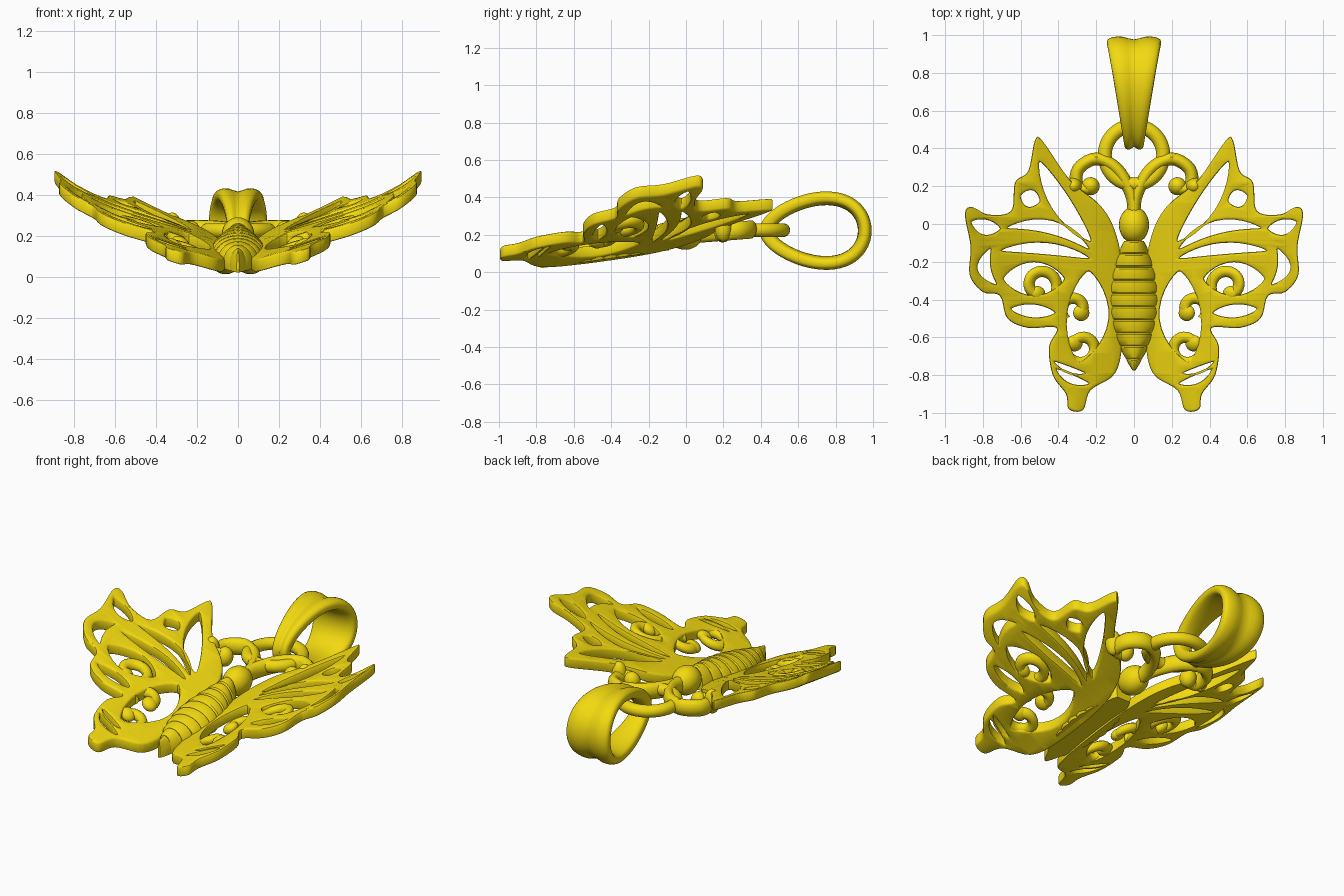
import bpy, bmesh, math
from mathutils import Vector

if "Cube" in bpy.data.objects:
    bpy.data.objects.remove(bpy.data.objects["Cube"])

gold = bpy.data.materials.new("gold")
gold.diffuse_color = (0.9, 0.7, 0.005, 1)
gold.use_nodes = True
gold.node_tree.nodes["Principled BSDF"].inputs["Base Color"].default_value = gold.diffuse_color


def smooth_pts(pts, closed, n=5):
    P = [Vector(p) for p in pts]
    m = len(P)
    out = []
    for i in range(m if closed else m - 1):
        ids = [i + k for k in (-1, 0, 1, 2)]
        a, b, c, d = (P[k % m] if closed else P[min(max(k, 0), m - 1)] for k in ids)
        for t in (k / n for k in range(n)):
            out.append(b + (c - a) * t / 2 + (a - 2.5 * b + 2 * c - d / 2) * t * t
                       + (3 * b - a - 3 * c + d) * t ** 3 / 2)
    return out if closed else out + [P[-1]]


def leaf(x0, y0, x1, y1, sag, width, n=14):
    """Closed leaf-shaped opening along a bowed chord."""
    a, b = Vector((x0, y0)), Vector((x1, y1))
    side = Vector((y0 - y1, x1 - x0)).normalized()
    out = []
    for i in range(2 * n):
        t = 0.5 - 0.5 * math.cos(math.pi * i / n)
        w = width * math.sin(math.pi * t) ** 0.7 * (-1 if i < n else 1)
        out.append(a.lerp(b, t) + side * (4 * sag * t * (1 - t) + w))
    return out


def spiral(cx, cy, r, start, turn, n=20):
    out = []
    for i in range(n + 1):
        a = math.radians(start + turn * i / n)
        q = r * (1 - 0.45 * i / n)
        out.append(Vector((cx + q * math.cos(a), cy + q * math.sin(a))))
    return out


def curve_mesh(lines, closed, **props):
    cu = bpy.data.curves.new("path", 'CURVE')
    cu.dimensions = '2D' if closed else '3D'
    for k, v in props.items():
        setattr(cu, k, v)
    for q in lines:
        s = cu.splines.new('POLY')
        s.points.add(len(q) - 1)
        for p, v in zip(s.points, q):
            p.co = (v.x, v.y, 0, 1)
        s.use_cyclic_u = closed
    ob = bpy.data.objects.new("path", cu)
    bpy.context.collection.objects.link(ob)
    dg = bpy.context.evaluated_depsgraph_get()
    me = bpy.data.meshes.new_from_object(ob.evaluated_get(dg))
    bpy.data.objects.remove(ob)
    bm = bmesh.new()
    bm.from_mesh(me)
    bmesh.ops.remove_doubles(bm, verts=bm.verts, dist=0.0002)
    return bm


def finish(name, bm, angle=40, mirror=False):
    bmesh.ops.recalc_face_normals(bm, faces=bm.faces)
    me = bpy.data.meshes.new(name)
    bm.to_mesh(me)
    bm.free()
    me.materials.append(gold)
    ob = bpy.data.objects.new(name, me)
    bpy.context.collection.objects.link(ob)
    if mirror:
        ob.modifiers.new("mirror", 'MIRROR').use_mirror_merge = False
    bpy.ops.object.select_all(action='DESELECT')
    ob.select_set(True)
    bpy.context.view_layer.objects.active = ob
    bpy.ops.object.shade_smooth_by_angle(angle=math.radians(angle))


def ball(bm, c, r):
    for v in bmesh.ops.create_uvsphere(bm, u_segments=24, v_segments=14, radius=1)['verts']:
        v.co = Vector([p + q * s for p, q, s in zip(c, v.co, r)])


def loft(bm, rings, closed):
    R = [[bm.verts.new(p) for p in r] for r in rings]
    n = len(R[0])
    for i in range(len(R) if closed else len(R) - 1):
        a, b = R[i], R[(i + 1) % len(R)]
        for j in range(n):
            bm.faces.new((a[j], a[(j + 1) % n], b[(j + 1) % n], b[j]))
    if not closed:
        bm.faces.new(R[0])
        bm.faces.new(R[-1])


def bend(bm):
    """Lift the flat wing onto its upswept surface."""
    for v in bm.verts:
        x, y = v.co.x, v.co.y
        v.co.z += 0.12 + 0.53 * x - 0.66 * x * x + 0.58 * x ** 3 + 0.14 * y


# wing plate: scalloped outline pierced by leaf openings
outline = [(.06, -.25), (.1, -.04), (.18, .1), (.34, .235), (.485, .44), (.525, .44), (.56, .28), (.63, .22),
           (.65, .07), (.77, .05), (.86, .09), (.895, .05), (.865, -.12), (.87, -.27), (.8, -.36), (.71, -.38),
           (.67, -.5), (.56, -.55), (.41, -.55), (.45, -.65), (.43, -.8), (.36, -.9), (.345, -.98),
           (.27, -.985), (.23, -.88), (.1, -.79), (.06, -.6)]
holes = [leaf(.23, -.09, .5, .33, -.025, .052), leaf(.5, .12, .6, .15, 0, .045),
         leaf(.24, -.13, .67, -.02, .06, .034), leaf(.71, -.025, .86, .01, -.01, .04),
         leaf(.24, -.18, .7, -.14, .03, .03), leaf(.76, -.13, .73, -.32, .05, .034),
         leaf(.37, -.29, .69, -.29, 0, .088), leaf(.42, -.47, .65, -.45, 0, .034),
         leaf(.24, -.25, .29, -.73, -.02, .11), leaf(.24, -.845, .41, -.77, -.015, .022),
         leaf(.26, -.79, .42, -.73, -.01, .014)]
bm = curve_mesh([smooth_pts(outline, True)] + holes, True, fill_mode='BOTH', extrude=.022,
                bevel_depth=.01, bevel_resolution=1, offset=-.01)
for axis in (0, 1):
    for k in range(-9, 10):
        co, no = Vector(), Vector()
        co[axis], no[axis] = k * 0.1 + 0.013, 1
        bmesh.ops.bisect_plane(bm, geom=bm.verts[:] + bm.edges[:] + bm.faces[:], plane_co=co, plane_no=no)
bend(bm)
finish("wings", bm, 40, True)

# curled scrolls inside the wings
scrolls = [spiral(.495, -.325, .09, 200, -270), spiral(.315, -.45, .075, -50, 260),
           spiral(.275, -.655, .085, -40, -290)]
bm = curve_mesh(scrolls, False, bevel_depth=.03, bevel_resolution=3, use_fill_caps=True)
for s in scrolls:
    ball(bm, (*s[-1], 0), (.043, .043, .034))
bend(bm)
finish("wing_scrolls", bm, 50, True)

# antennae curling out from the head to the wings
feeler = [(0, .06), (.015, .16), (.09, .29), (.2, .345), (.295, .29), (.3, .195), (.24, .185)]
bm = curve_mesh([smooth_pts(feeler, False)], False, bevel_depth=.034, bevel_resolution=3, use_fill_caps=True)
ball(bm, (.23, .2, 0), (.048, .048, .038))
ball(bm, (.32, .2, .015), (.045, .045, .05))
for v in bm.verts:
    v.co.z = v.co.z * 1.5 + 0.2 + 0.08 * v.co.y
finish("antennae", bm, 50, True)

# ribbed abdomen with a domed top and a flat underside
rings, ribs = [], 10
for i in range(ribs):
    for f, k in ((0, .92), (.12, .98), (.5, 1.02), (.88, .98)):
        u = (i + f) / ribs
        y = -0.09 - 0.695 * u
        if u < 0.45:
            w = 0.055 + 0.08 * math.sin(u / 0.45 * math.pi / 2)
        else:
            w = 0.135 * math.cos((u - 0.45) / 0.55 * math.pi / 2) ** 0.9
        w = max(w * k, 0.004)
        h = 0.15 * (1 - 0.3 * u * u) * min(k, 1)
        base = 0.13 + 0.14 * y
        ring = [(w * math.cos(a * math.pi / 16), y, base + 0.03 + (h - 0.03) * math.sin(a * math.pi / 16))
                for a in range(17)]
        rings.append(ring + [(-w * 0.9, y, base), (w * 0.9, y, base)])
bm = bmesh.new()
loft(bm, rings, False)
finish("abdomen", bm, 25)

# head
bm = bmesh.new()
ball(bm, (0, -.005, .205), (.08, .097, .085))
finish("head", bm)

# jump ring
rings = []
for i in range(48):
    a = i * math.tau / 48
    ring = []
    for j in range(14):
        b = j * math.tau / 14
        r = .155 + .037 * math.cos(b)
        ring.append((r * math.cos(a), .365 + r * math.sin(a), .225 + .037 * math.sin(b)))
    rings.append(ring)
bm = bmesh.new()
loft(bm, rings, True)
finish("jump_ring", bm)


# flared egg-shaped bail with a central groove
def egg(t):
    return Vector((.693 + .307 * math.cos(t), .222 + .213 * math.sin(t) * (1 + .2 * math.cos(t))))


rings = []
for i in range(56):
    t = i * math.tau / 56
    p = egg(t)
    d = (egg(t + .01) - egg(t - .01)).normalized()
    w = .052 + .092 * (p.x - .39) / .61
    ring = []
    for j in range(28):
        x, s = math.cos(j * math.tau / 28), math.sin(j * math.tau / 28)
        o = .041 + math.copysign(.04 * abs(s) ** 0.6, s)
        if s < 0:
            o += .022 * math.exp(-(x / .35) ** 2)
        ring.append((x * w, p.x - d.y * o, p.y + d.x * o))
    rings.append(ring)
bm = bmesh.new()
loft(bm, rings, True)
finish("bail", bm, 60)
